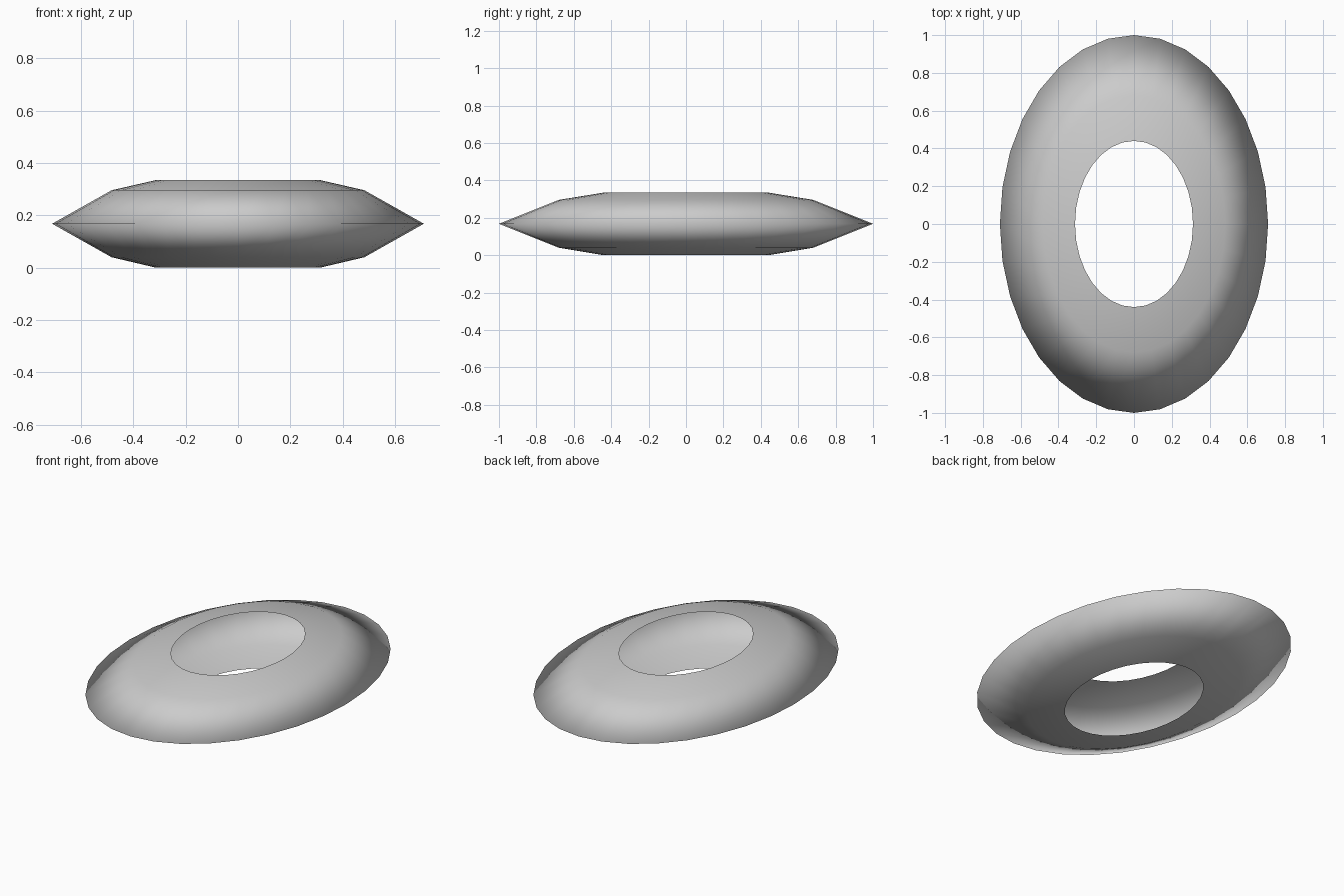
import bpy, bmesh
from math import sin, cos, tau

if "Cube" in bpy.data.objects:
    bpy.data.objects.remove(bpy.data.objects["Cube"])

SEGMENTS = 32
WIDTH = 0.71          # x half-width relative to y half-length

# Half profile of the open shell: (radius, height), bottom rim to top rim
PROFILE = [(0.44, 0.0), (0.68, 0.04), (1.0, 0.168), (0.68, 0.296), (0.44, 0.335)]

# Hollow oval ring shell, open around the central hole
bm = bmesh.new()
rings = []
for r, z in PROFILE:
    rings.append([bm.verts.new((WIDTH * r * cos(tau * i / SEGMENTS),
                                r * sin(tau * i / SEGMENTS), z))
                  for i in range(SEGMENTS)])
for low, high in zip(rings, rings[1:]):
    for i in range(SEGMENTS):
        j = (i + 1) % SEGMENTS
        bm.faces.new((low[i], low[j], high[j], high[i])).smooth = True

mesh = bpy.data.meshes.new("oval_ring_shell")
bm.to_mesh(mesh)
bm.free()
ring = bpy.data.objects.new("oval_ring_shell", mesh)
bpy.context.collection.objects.link(ring)
